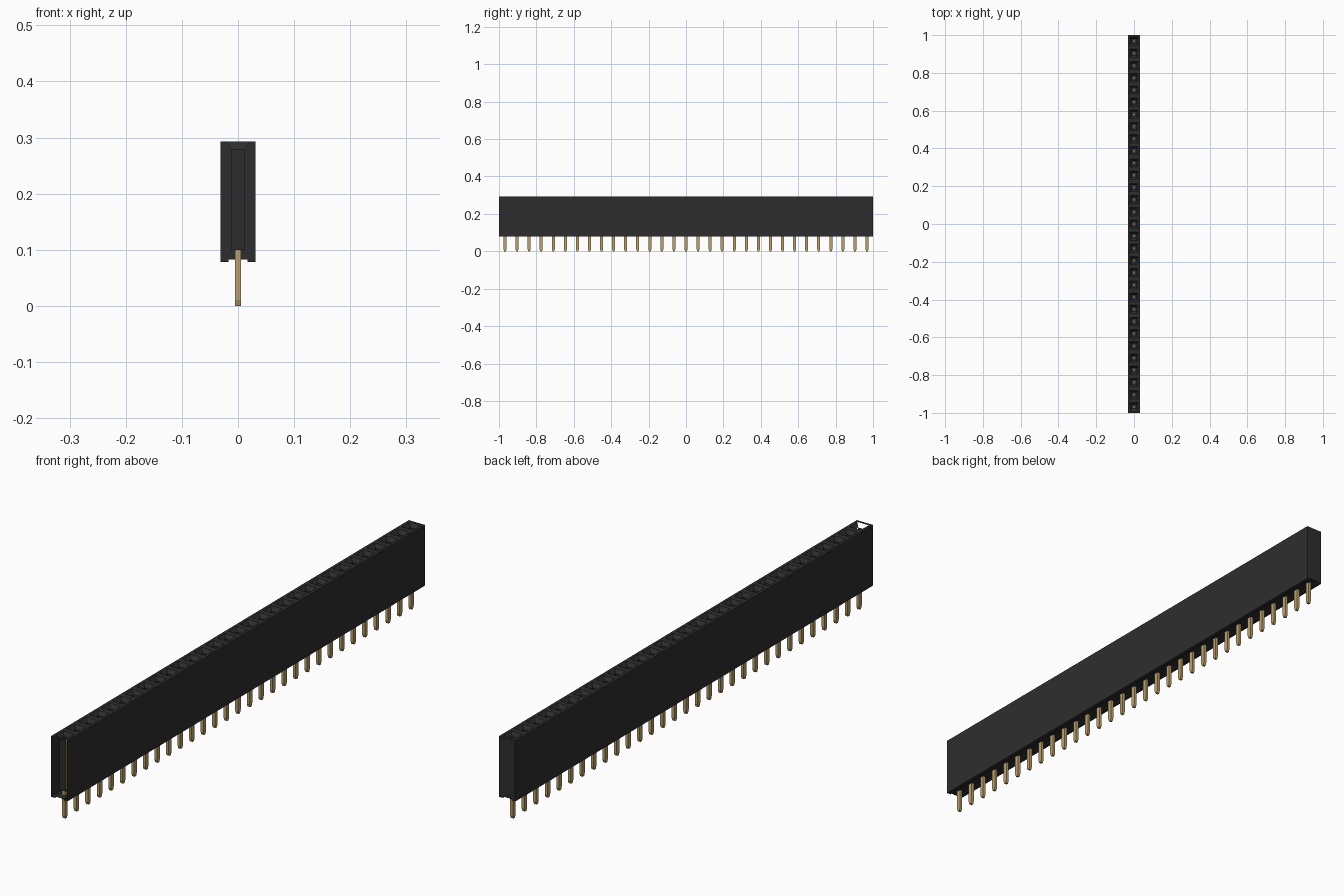
import bpy, bmesh

cube = bpy.data.objects.get("Cube")
if cube:
    bpy.data.objects.remove(cube, do_unlink=True)

COUNT = 31
PITCH = 2.0 / COUNT
HALF = 0.0315            # half width of the housing
BOTTOM, TOP = 0.078, 0.293


def material(name, rgb, rough):
    m = bpy.data.materials.new(name)
    m.use_nodes = True
    m.diffuse_color = (*rgb, 1)
    bsdf = m.node_tree.nodes["Principled BSDF"]
    bsdf.inputs["Base Color"].default_value = (*rgb, 1)
    bsdf.inputs["Roughness"].default_value = rough
    return m


def finish(bm, name, mat):
    bmesh.ops.remove_doubles(bm, verts=bm.verts, dist=1e-5)
    bmesh.ops.recalc_face_normals(bm, faces=bm.faces)
    mesh = bpy.data.meshes.new(name)
    bm.to_mesh(mesh)
    bm.free()
    mesh.materials.append(mat)
    obj = bpy.data.objects.new(name, mesh)
    bpy.context.collection.objects.link(obj)
    return obj


def face(bm, pts):
    return bm.faces.new([bm.verts.new(p) for p in pts])


def ring(y, hx, hy, z):
    """Rectangle corners: front-left, front-right, back-right, back-left."""
    return [(-hx, y - hy, z), (hx, y - hy, z), (hx, y + hy, z), (-hx, y + hy, z)]


def bridge(bm, a, b, skip=()):
    for i in range(4):
        if i not in skip:
            j = (i + 1) % 4
            face(bm, [a[i], a[j], b[j], b[i]])


black = material("black plastic", (0.027, 0.027, 0.027), 0.6)
gold = material("gold metal", (0.50, 0.36, 0.16), 0.5)
centres = [-1 + PITCH * (i + 0.5) for i in range(COUNT)]

# Housing: grooved underside, one funnel and square socket per cell
profile = [(-HALF, TOP), (-HALF, BOTTOM), (-0.017, BOTTOM), (-0.017, 0.083),
           (0.017, 0.083), (0.017, BOTTOM), (HALF, BOTTOM), (HALF, TOP)]
bm = bmesh.new()
for n, y in enumerate(centres):
    y0, y1 = y - PITCH / 2, y + PITCH / 2
    for (xa, za), (xb, zb) in zip(profile, profile[1:]):
        face(bm, [(xa, y0, za), (xb, y0, zb), (xb, y1, zb), (xa, y1, za)])
    rim = ring(y, HALF, PITCH / 2, TOP)
    mouth = ring(y, 0.022, 0.022, TOP)
    throat = ring(y, 0.012, 0.012, 0.28)
    floor = ring(y, 0.012, 0.012, 0.10)
    first = n == 0       # the first socket is partly open toward the front
    bridge(bm, rim, mouth)
    bridge(bm, mouth, throat, skip=(0,) if first else ())
    bridge(bm, throat, floor, skip=(1,) if first else ())
    face(bm, floor)
# Closed back end; the front end stays open
face(bm, [(x, 1.0, z) for x, z in profile])
finish(bm, "housing", black)

# Pins: flat strips with a tapered tip, standing up inside the sockets
tip = [(-0.004, 0.0), (0.004, 0.0), (0.008, 0.011), (0.008, 0.27),
       (-0.008, 0.27), (-0.008, 0.011)]
bm = bmesh.new()
for y in centres:
    side = face(bm, [(-0.0052, y + dy, z) for dy, z in tip])
    out = bmesh.ops.extrude_face_region(bm, geom=[side], use_keep_orig=True)
    verts = [g for g in out["geom"] if isinstance(g, bmesh.types.BMVert)]
    bmesh.ops.translate(bm, verts=verts, vec=(0.0104, 0, 0))
finish(bm, "contact_pins", gold)
